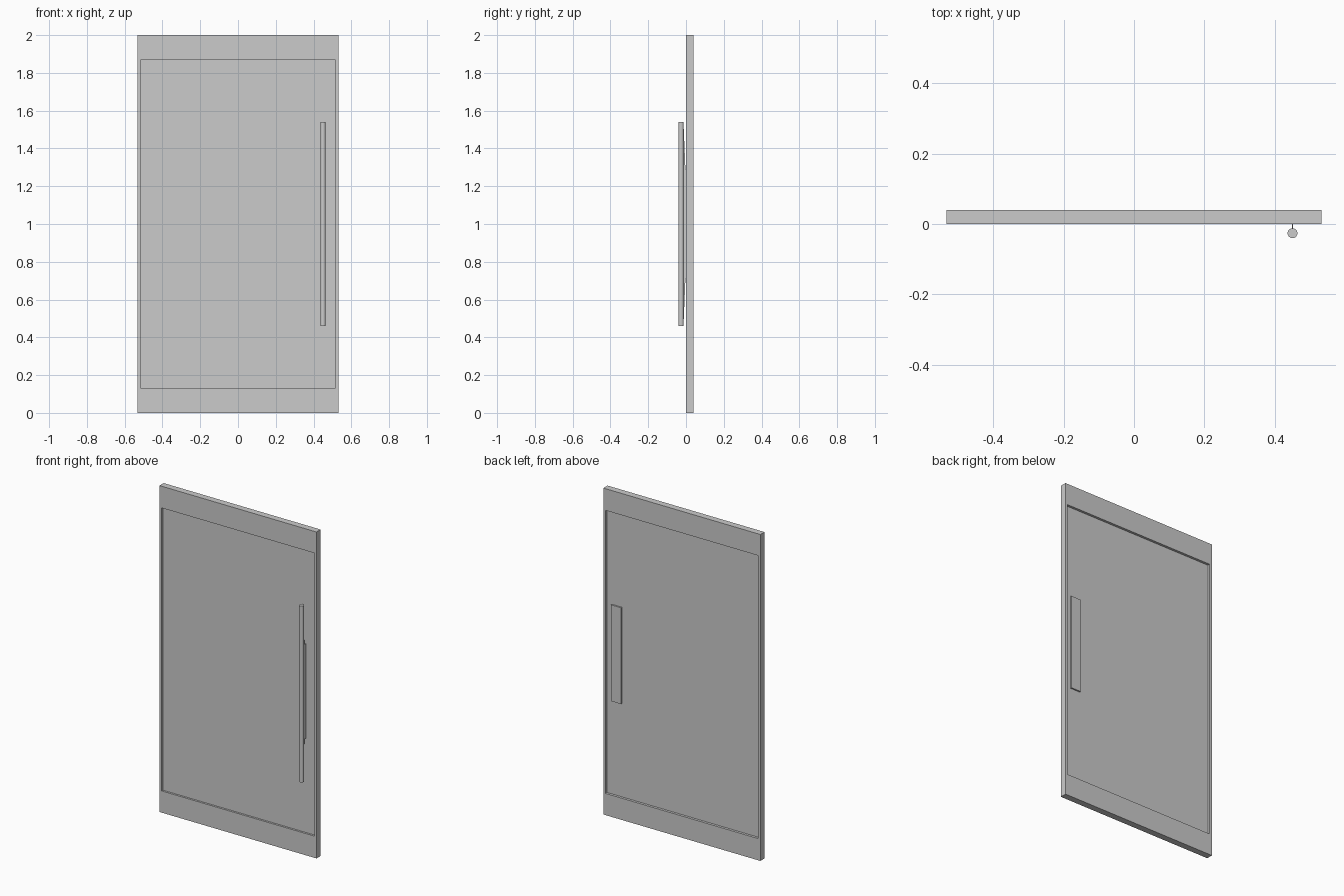
import bpy, bmesh

if "Cube" in bpy.data.objects:
    bpy.data.objects.remove(bpy.data.objects["Cube"])

W, H, D = 0.532, 2.0, 0.04      # half width, height, thickness
STILE, RAIL = 0.015, 0.133      # frame border widths
HX = 0.45                       # handle position


def extrude_profile(name, pts, direction):
    """Solid made from a flat polygon pushed along a direction."""
    bm = bmesh.new()
    face = bm.faces.new([bm.verts.new(p) for p in pts])
    res = bmesh.ops.extrude_face_region(bm, geom=[face])
    moved = [v for v in res["geom"] if isinstance(v, bmesh.types.BMVert)]
    bmesh.ops.translate(bm, verts=moved, vec=direction)
    # keep the starting face as the cap
    if not any(set(f.verts).isdisjoint(moved) for f in bm.faces):
        bm.faces.new([v for v in bm.verts if v not in moved])
    bmesh.ops.recalc_face_normals(bm, faces=bm.faces)
    mesh = bpy.data.meshes.new(name)
    bm.to_mesh(mesh)
    bm.free()
    obj = bpy.data.objects.new(name, mesh)
    bpy.context.collection.objects.link(obj)
    return obj


def box(name, x0, x1, y0, y1, z0, z1):
    pts = [(x0, y0, z0), (x1, y0, z0), (x1, y0, z1), (x0, y0, z1)]
    return extrude_profile(name, pts, (0, y1 - y0, 0))


# Door frame: one ring with an inset opening
bm = bmesh.new()
rings = []
for y in (0, D):
    for sx, sz in ((0, 0), (STILE, RAIL)):
        x, z0, z1 = W - sx, sz, H - sz
        rings.append([bm.verts.new(p) for p in
                      ((-x, y, z0), (x, y, z0), (x, y, z1), (-x, y, z1))])
for a, b in ((0, 1), (1, 3), (3, 2), (2, 0)):
    for i in range(4):
        j = (i + 1) % 4
        bm.faces.new((rings[a][i], rings[a][j], rings[b][j], rings[b][i]))
bmesh.ops.recalc_face_normals(bm, faces=bm.faces)
frame_mesh = bpy.data.meshes.new("door_frame")
bm.to_mesh(frame_mesh)
bm.free()
bpy.context.collection.objects.link(bpy.data.objects.new("door_frame", frame_mesh))

# Recessed centre panel
box("centre_panel", -W + STILE, W - STILE, 0.012, 0.025, RAIL, H - RAIL)

# Long round pull bar on the front
bpy.ops.mesh.primitive_cylinder_add(vertices=32, radius=0.014, depth=1.08,
                                    location=(HX, -0.026, 1.0))
bar = bpy.context.object
bar.name = "pull_bar"
bpy.ops.object.shade_smooth_by_angle()

# Thin tapered web joining the bar to the panel
t = 0.002
side = [(-0.018, 0.53), (-0.013, 0.53), (-0.003, 0.29), (0.013, 0.29)]
outline = side + [(y, -z) for y, z in reversed(side)]
extrude_profile("handle_web", [(HX - t, y, 1 + z) for y, z in outline], (2 * t, 0, 0))

# Flat grip plate on the back
box("back_grip_plate", HX - 0.034, HX + 0.034, 0.024, 0.034, 0.705, 1.295)
